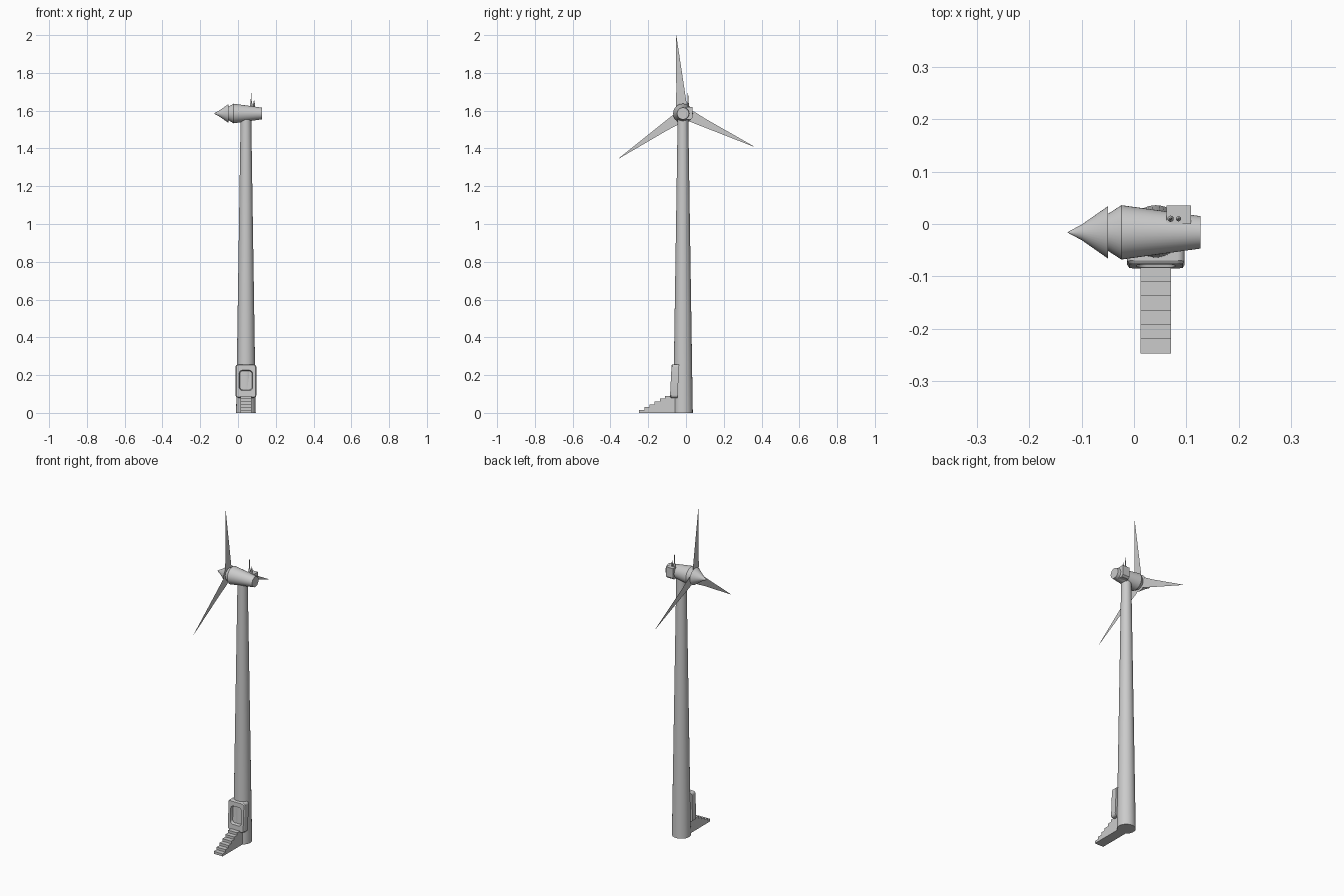
import bpy, bmesh, math
from mathutils import Matrix, Vector

if "Cube" in bpy.data.objects:
    bpy.data.objects.remove(bpy.data.objects["Cube"])

CX, CY, HUB_Z = 0.042, -0.016, 1.585


def make(name, verts, faces, smooth=False):
    me = bpy.data.meshes.new(name)
    me.from_pydata(verts, [], faces)
    bm = bmesh.new()
    bm.from_mesh(me)
    bmesh.ops.remove_doubles(bm, verts=bm.verts, dist=1e-6)
    bmesh.ops.recalc_face_normals(bm, faces=bm.faces)
    bm.to_mesh(me)
    bm.free()
    ob = bpy.data.objects.new(name, me)
    bpy.context.collection.objects.link(ob)
    if smooth:
        bpy.ops.object.select_all(action='DESELECT')
        ob.select_set(True)
        bpy.context.view_layer.objects.active = ob
        bpy.ops.object.shade_smooth_by_angle(angle=math.radians(30))
    return ob


def loft(name, rings, smooth=False):
    """Skin equal-length rings of points and cap both ends."""
    n = len(rings[0])
    verts = [p for r in rings for p in r]
    faces = [(i * n + j, i * n + (j + 1) % n, (i + 1) * n + (j + 1) % n, (i + 1) * n + j)
             for i in range(len(rings) - 1) for j in range(n)]
    faces += [tuple(range(n)), tuple(range(len(verts) - n, len(verts)))]
    return make(name, verts, faces, smooth)


def ring_z(x, y, z, r, n):
    return [(x + r * math.cos(2 * math.pi * k / n), y + r * math.sin(2 * math.pi * k / n), z)
            for k in range(n)]


def ring_x(x, r, n=40):
    return [(x, CY + r * math.cos(2 * math.pi * k / n), HUB_Z + r * math.sin(2 * math.pi * k / n))
            for k in range(n)]


# Tapered tower
loft("tower", [ring_z(CX, CY, z, r, 40) for z, r in ((0, 0.052), (1.57, 0.028))], True)

# Nacelle body with narrow neck, and the nose cone
loft("nacelle", [ring_x(x, r) for x, r in
                 ((-0.052, 0.034), (-0.024, 0.052), (0.127, 0.031))], True)
loft("spinner", [ring_x(x, r) for x, r in
                 ((-0.127, 0.0005), (-0.1, 0.015), (-0.05, 0.05))], True)

# Three flat blades
outline = [(0.0, -0.02), (0.045, -0.034), (0.06, -0.033), (0.12, -0.025), (0.414, -0.001),
           (0.414, 0.001), (0.05, 0.024), (0.0, 0.02)]
for i, deg in enumerate((95, 215, -25)):
    a = math.radians(deg)
    make(f"blade_{i + 1}",
         [(-0.048, CY + r * math.cos(a) + t * math.sin(a),
           HUB_Z + r * math.sin(a) - t * math.cos(a)) for r, t in outline],
         [tuple(range(len(outline)))])

# Equipment box on the back of the nacelle
c = 0.01
box = [(0.0, 1.552), (0.035 - c, 1.552), (0.035, 1.552 + c), (0.035, 1.62), (0.0, 1.62)]
loft("equipment_box", [[(x, y, z) for y, z in box] for x in (0.062, 0.109)])

# Two masts with thicker feet
for name, x, top in (("tall_mast", 0.07, 1.693), ("short_mast", 0.085, 1.655)):
    k = 0.006 if top > 1.68 else 0.005
    loft(name, [ring_z(x, 0.01, z, r, 12) for z, r in
                ((1.61, k), (1.635, k), (1.645, k * 0.5), (top, k * 0.25))], True)


# Door frame with recessed door, leaning with the tower
def rounded(x0, x1, z0, z1, r, y):
    pts = []
    for cx, cz, start in ((x1 - r, z1 - r, 0), (x0 + r, z1 - r, 90),
                          (x0 + r, z0 + r, 180), (x1 - r, z0 + r, 270)):
        for k in range(6):
            a = math.radians(start + 18 * k)
            z = cz + r * math.sin(a)
            pts.append((cx + r * math.cos(a), y + (z - 0.08) * 0.05, z))
    return pts


X0, X1 = CX - 0.055, CX + 0.055
loft("door_frame", [
    rounded(X0, X1, 0.08, 0.257, 0.014, -0.045),
    rounded(X0, X1, 0.08, 0.257, 0.014, -0.079),
    rounded(X0 + 0.004, X1 - 0.004, 0.084, 0.253, 0.012, -0.085),
    rounded(CX - 0.036, CX + 0.036, 0.118, 0.226, 0.018, -0.085),
    rounded(CX - 0.032, CX + 0.032, 0.122, 0.222, 0.016, -0.068)], True)

# Solid staircase
side = [(-0.055, 0.0), (-0.248, 0.0)]
for i in range(7):
    side += [(-0.248 + 0.0275 * i, 0.015 * (i + 1)), (-0.248 + 0.0275 * (i + 1), 0.015 * (i + 1))]
loft("stairs", [[(x, y, z) for y, z in side] for x in (CX - 0.03, CX + 0.029)])
